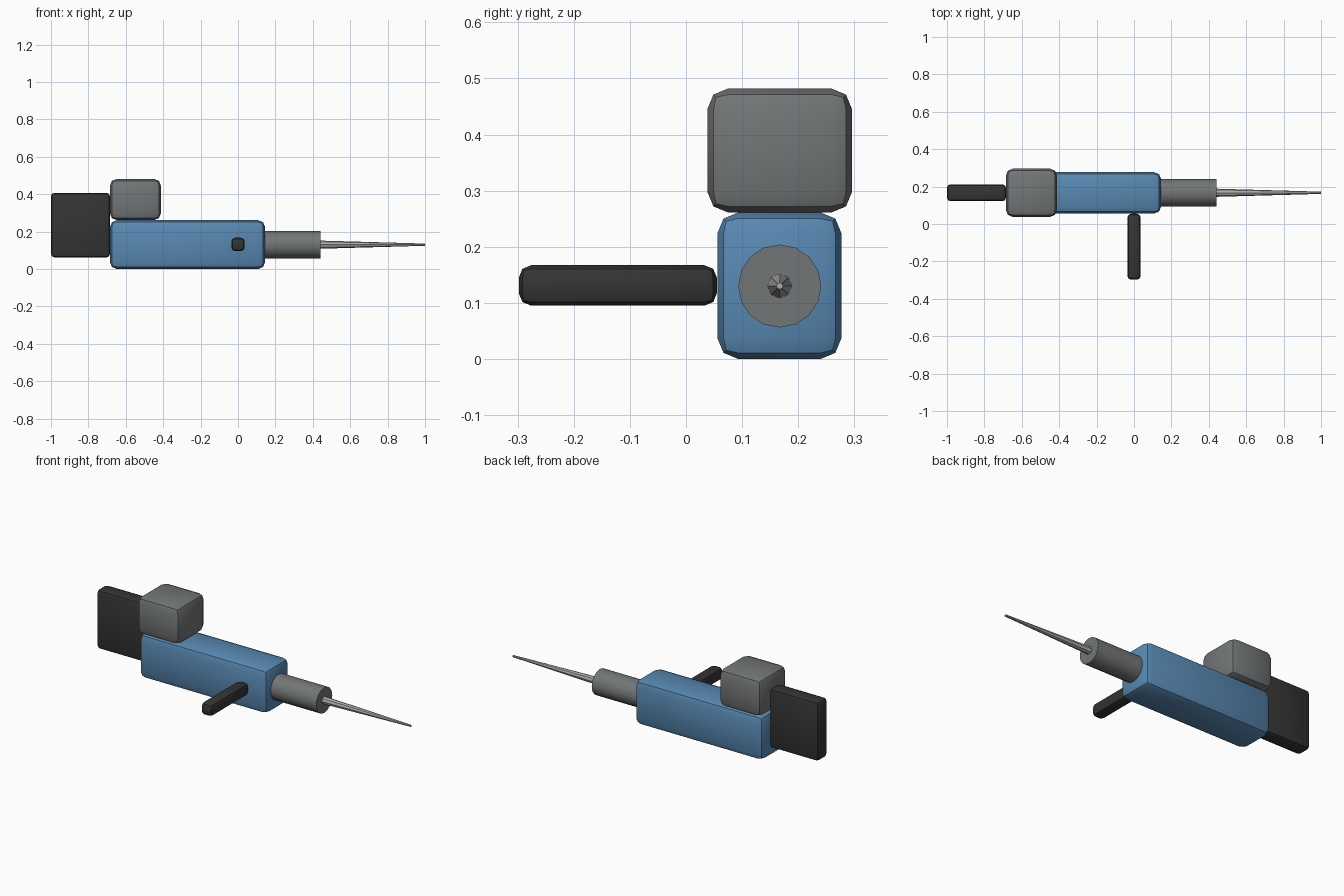
import bpy
import math
from mathutils import Vector

cube = bpy.data.objects.get("Cube")
if cube:
    bpy.data.objects.remove(cube, do_unlink=True)


def make_material(name, rgb):
    mat = bpy.data.materials.new(name)
    mat.use_nodes = True
    mat.diffuse_color = (*rgb, 1)
    mat.node_tree.nodes["Principled BSDF"].inputs["Base Color"].default_value = (*rgb, 1)
    return mat


blue = make_material("blue paint", (0.1, 0.25, 0.45))
grey = make_material("grey metal", (0.17, 0.18, 0.185))
dark = make_material("dark rubber", (0.035, 0.035, 0.035))
steel = make_material("light steel", (0.4, 0.4, 0.4))


def finish(obj, name, mat):
    obj.name = name
    obj.data.materials.append(mat)
    bpy.ops.object.shade_smooth_by_angle(angle=math.radians(30))


def rounded_box(name, low, high, bevel, mat):
    """Box between two corners with two-step rounded edges."""
    low, high = Vector(low), Vector(high)
    bpy.ops.mesh.primitive_cube_add(size=1, location=(low + high) / 2)
    obj = bpy.context.object
    obj.scale = high - low
    bpy.ops.object.transform_apply(location=False, rotation=False, scale=True)
    mod = obj.modifiers.new("Rounded edges", "BEVEL")
    mod.width = bevel
    mod.segments = 2
    bpy.ops.object.modifier_apply(modifier=mod.name)
    finish(obj, name, mat)


def x_cone(name, start, end, radius, tip_radius, sides, mat):
    """Cylinder or cone running along +x on the tool axis."""
    bpy.ops.mesh.primitive_cone_add(
        vertices=sides, radius1=radius, radius2=tip_radius, depth=end - start,
        location=((start + end) / 2, 0.167, 0.13), rotation=(0, math.pi / 2, 0))
    finish(bpy.context.object, name, mat)


# Main housing and the block on top of it
rounded_box("body", (-0.685, 0.056, 0), (0.145, 0.277, 0.261), 0.037, blue)
rounded_box("top_block", (-0.685, 0.038, 0.261), (-0.412, 0.296, 0.482), 0.037, grey)

# Rear grip plate and side handle
rounded_box("rear_grip", (-1, 0.122, 0.062), (-0.685, 0.212, 0.407), 0.018, dark)
rounded_box("side_handle", (-0.036, -0.298, 0.095), (0.036, 0.055, 0.167), 0.022, dark)

# Chuck and tapered bit
x_cone("chuck", 0.13, 0.44, 0.074, 0.074, 16, grey)
x_cone("bit", 0.43, 1, 0.022, 0.006, 8, steel)
